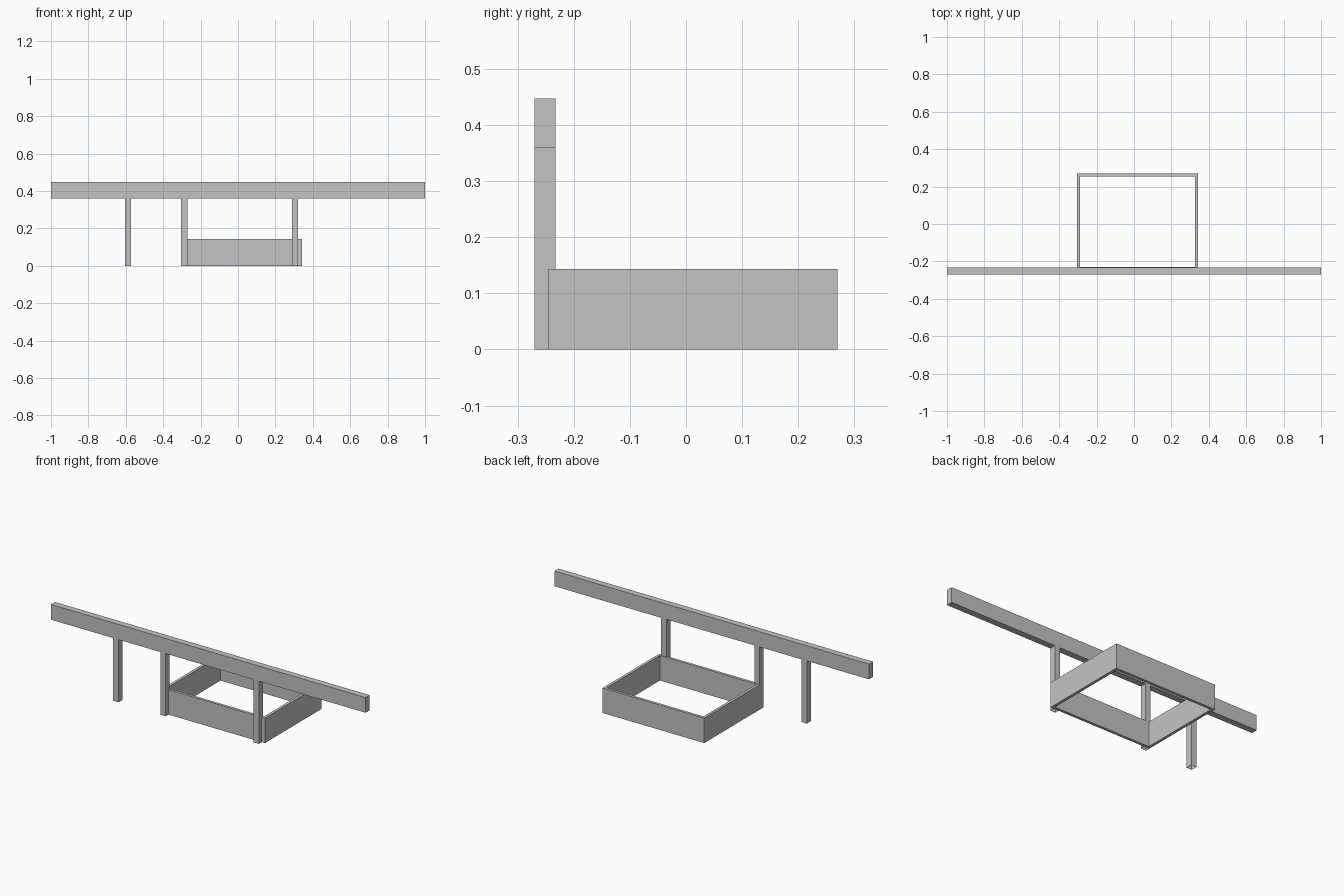
import bpy
import bmesh

cube = bpy.data.objects.get("Cube")
if cube:
    bpy.data.objects.remove(cube)

grey = bpy.data.materials.new("light_grey")
grey.use_nodes = True
colour = (0.55, 0.55, 0.55, 1)
grey.diffuse_color = colour
grey.node_tree.nodes["Principled BSDF"].inputs["Base Color"].default_value = colour


def finish(name, bm):
    mesh = bpy.data.meshes.new(name)
    bm.to_mesh(mesh)
    bm.free()
    mesh.materials.append(grey)
    obj = bpy.data.objects.new(name, mesh)
    bpy.context.collection.objects.link(obj)
    return obj


def box(low, high):
    bm = bmesh.new()
    bmesh.ops.create_cube(bm, size=1)
    for v in bm.verts:
        v.co = [high[i] if v.co[i] > 0 else low[i] for i in range(3)]
    bm.normal_update()
    return bm


FRONT, BEAM_BACK, BEAM_BOTTOM = -0.27, -0.233, 0.36

# Long top beam
finish("top_beam", box((-1, FRONT, BEAM_BOTTOM), (1, BEAM_BACK, 0.447)))

# Hollow posts, open underneath
for name, x in (("outer_post", -0.605), ("middle_post", -0.305), ("inner_post", 0.288)):
    bm = box((x, FRONT, 0), (x + 0.034, BEAM_BACK, BEAM_BOTTOM))
    bottom = [f for f in bm.faces if f.normal.z < -0.5]
    bmesh.ops.delete(bm, geom=bottom, context='FACES_ONLY')
    finish(name, bm)

# Rectangular frame: a vertical outline thickened inwards
bm = box((-0.305, -0.245, 0), (0.342, 0.27, 0.143))
caps = [f for f in bm.faces if abs(f.normal.z) > 0.5]
bmesh.ops.delete(bm, geom=caps, context='FACES_ONLY')
frame = finish("base_frame", bm)
wall = frame.modifiers.new("wall_thickness", 'SOLIDIFY')
wall.thickness = 0.016
wall.offset = -1
wall.use_even_offset = True
